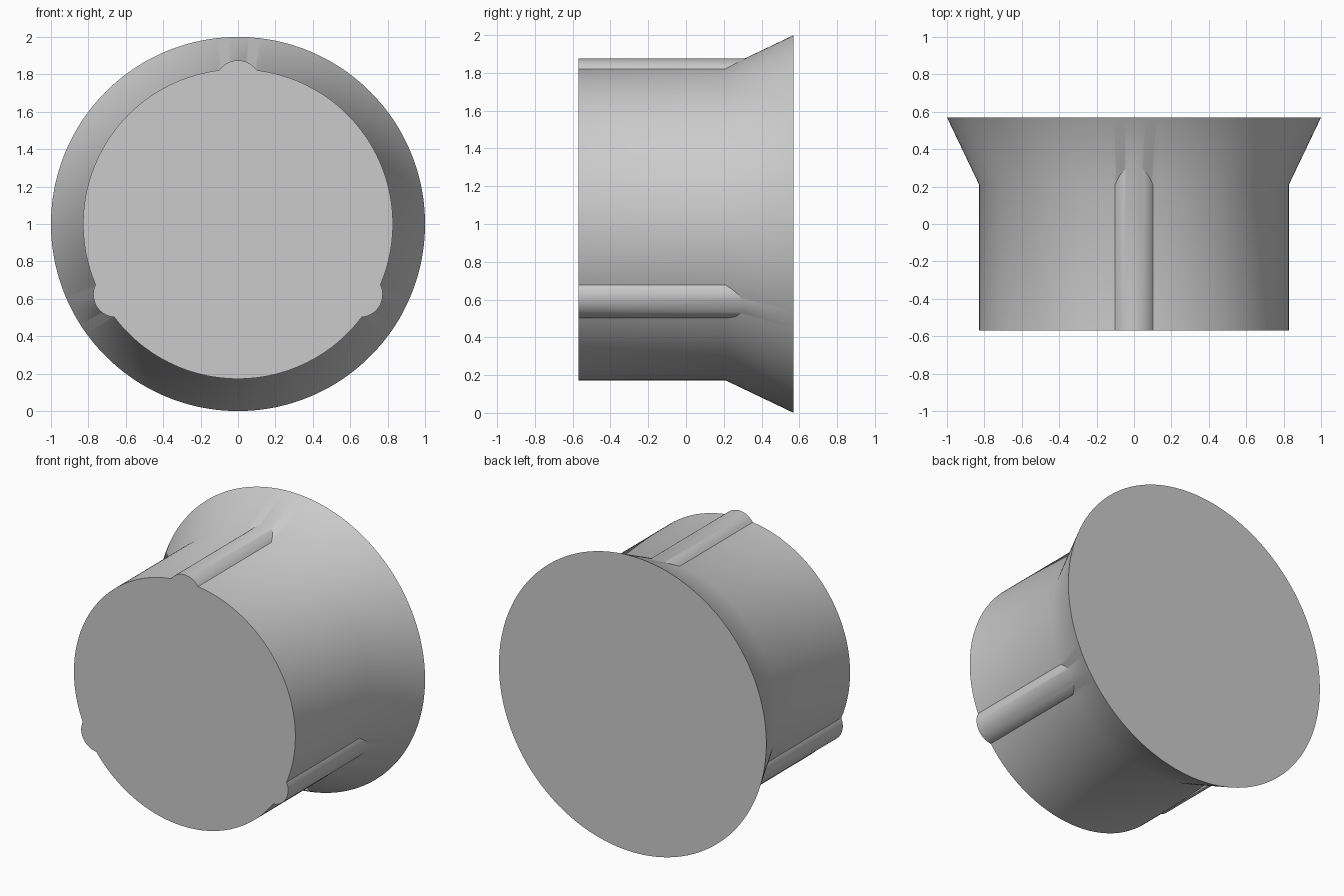
import bpy, bmesh, math

cube = bpy.data.objects.get("Cube")
if cube:
    bpy.data.objects.remove(cube)

# Main dimensions: plug runs along y, with its axis at z = 1
FRONT, FLARE_START, BACK = -0.57, 0.21, 0.57
BODY_R, FLANGE_R = 0.828, 1.0
RIB_R, RIB_OFFSET = 0.122, 0.753
RIBS, RIB_STEPS, BODY_STEPS = 3, 16, 72

# Half angle at which a rib arc meets the round body
rib_half = math.acos((BODY_R**2 + RIB_OFFSET**2 - RIB_R**2) / (2 * BODY_R * RIB_OFFSET))


def rib_radius(a):
    """Distance from the axis to the rib surface, at angle a from its middle."""
    return RIB_OFFSET * math.cos(a) + math.sqrt(RIB_R**2 - (RIB_OFFSET * math.sin(a))**2)


# Outline of the ribbed body as (angle, radius), starting at the top rib
outline = []
third = math.tau / RIBS
for k in range(RIBS):
    for i in range(RIB_STEPS):
        a = rib_half * (2 * i / RIB_STEPS - 1)
        outline.append((k * third + a, rib_radius(a)))
    for i in range(BODY_STEPS):
        a = rib_half + (third - 2 * rib_half) * i / BODY_STEPS
        outline.append((k * third + a, BODY_R))

# Each outline point runs straight back until it meets the flared cone
bm = bmesh.new()
rings = [[], [], []]
slope = (BACK - FLARE_START) / (FLANGE_R - BODY_R)
for angle, r in outline:
    meet = FLARE_START + (r - BODY_R) * slope
    for ring, y, radius in zip(rings, (FRONT, meet, BACK), (r, r, FLANGE_R)):
        ring.append(bm.verts.new((radius * math.sin(angle), y, 1 + radius * math.cos(angle))))

for near, far in zip(rings, rings[1:]):
    for i in range(len(near)):
        j = (i + 1) % len(near)
        bm.faces.new((near[i], near[j], far[j], far[i]))
bm.faces.new(rings[0])
bm.faces.new(rings[-1])
bmesh.ops.recalc_face_normals(bm, faces=bm.faces)

mesh = bpy.data.meshes.new("flared_plug")
bm.to_mesh(mesh)
bm.free()
plug = bpy.data.objects.new("flared_plug", mesh)
bpy.context.collection.objects.link(plug)

# Plain grey material
grey = bpy.data.materials.new("plain_grey")
grey.use_nodes = True
colour = (0.6, 0.6, 0.6, 1)
grey.diffuse_color = colour
grey.node_tree.nodes["Principled BSDF"].inputs["Base Color"].default_value = colour
mesh.materials.append(grey)

# Smooth sides, crisp caps and rib edges
bpy.ops.object.select_all(action="DESELECT")
plug.select_set(True)
bpy.context.view_layer.objects.active = plug
bpy.ops.object.shade_smooth_by_angle(angle=math.radians(30))
